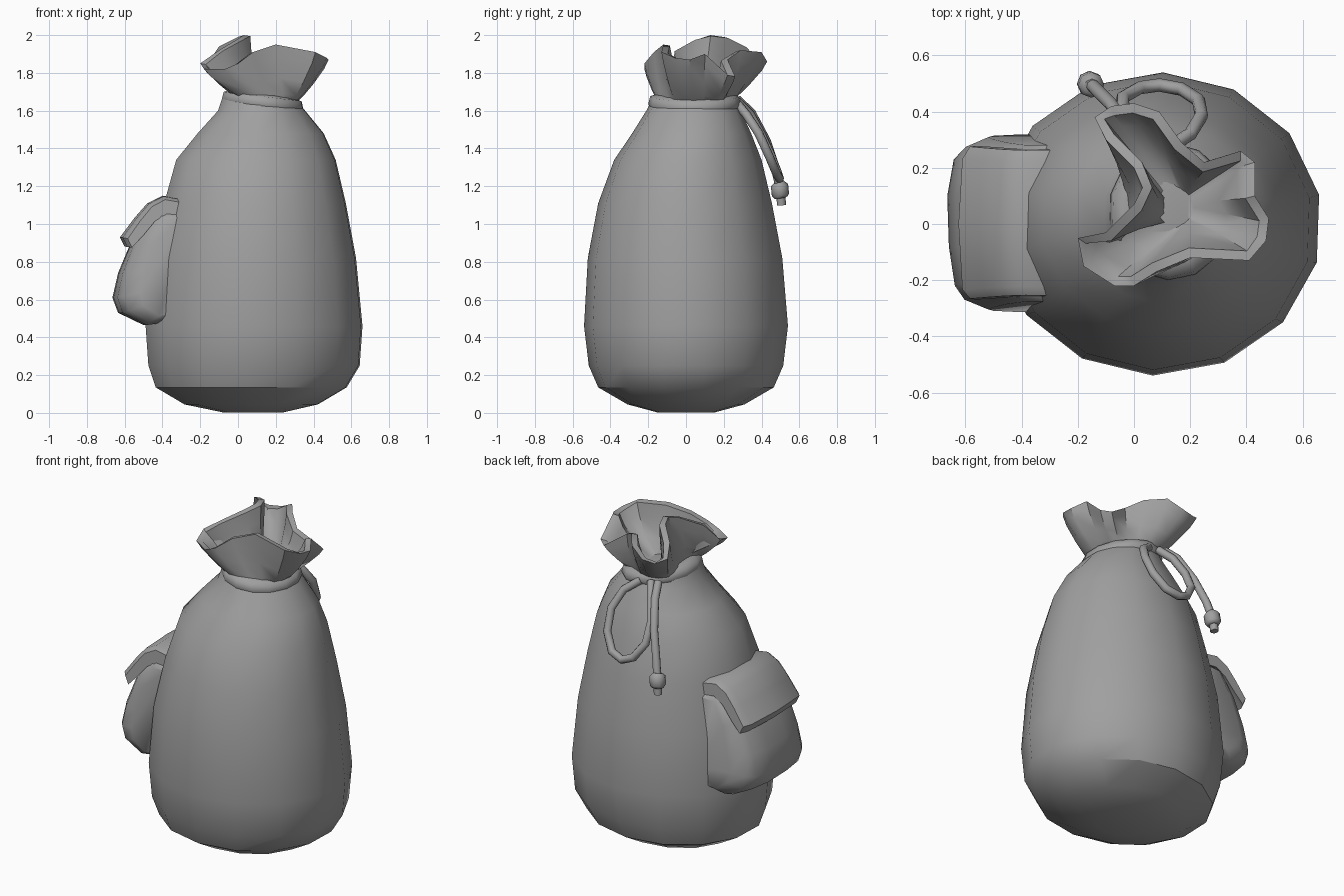
import bpy, bmesh
from math import sin, cos, pi, radians
from mathutils import Vector

if "Cube" in bpy.data.objects:
    bpy.data.objects.remove(bpy.data.objects["Cube"], do_unlink=True)

mat = bpy.data.materials.new("grey cloth")
mat.use_nodes = True
GREY = (0.35, 0.35, 0.35, 1)
mat.diffuse_color = GREY
mat.node_tree.nodes["Principled BSDF"].inputs["Base Color"].default_value = GREY


def loft(name, rings, angle=35):
    """Skin a list of closed rings that share a point count, capped at both ends."""
    bm = bmesh.new()
    loops = [[bm.verts.new(p) for p in ring] for ring in rings]
    n = len(loops[0])
    for a, b in zip(loops, loops[1:]):
        for i in range(n):
            j = (i + 1) % n
            bm.faces.new((a[i], a[j], b[j], b[i]))
    bm.faces.new(loops[0][::-1])
    bm.faces.new(loops[-1])
    bmesh.ops.recalc_face_normals(bm, faces=bm.faces)
    mesh = bpy.data.meshes.new(name)
    bm.to_mesh(mesh)
    bm.free()
    ob = bpy.data.objects.new(name, mesh)
    bpy.context.collection.objects.link(ob)
    mesh.materials.append(mat)
    bpy.ops.object.select_all(action='DESELECT')
    ob.select_set(True)
    bpy.context.view_layer.objects.active = ob
    bpy.ops.object.shade_smooth_by_angle(angle=radians(angle))


def oval(cx, cy, rx, ry, z, n=14, tilt=0):
    ring = []
    for i in range(n):
        a = 2 * pi * (i + 0.43) / n
        ring.append((cx + rx * cos(a), cy + ry * sin(a), z - tilt * cos(a)))
    return ring


def tube(name, path, r, n=8):
    """Round cord along a path; r is one radius or one per point."""
    pts = [Vector(p) for p in path]
    rings = []
    side = Vector((1, 0, 0))
    for i, p in enumerate(pts):
        t = (pts[min(i + 1, len(pts) - 1)] - pts[max(i - 1, 0)]).normalized()
        side = (side - t * side.dot(t)).normalized()
        up = t.cross(side)
        rad = r[i] if isinstance(r, list) else r
        rings.append([p + rad * (side * cos(2 * pi * k / n) + up * sin(2 * pi * k / n))
                      for k in range(n)])
    loft(name, rings, angle=50)


def slab(name, profile, slices, mid_z, back_x=-.28):
    """Side profile repeated along y, rounded at the ends and narrower toward the top."""
    loft(name, [[(back_x + (x - back_x) * sx, y * (1.12 - 0.2 * z), mid_z + (z - mid_z) * sz)
                 for x, z in profile] for y, sx, sz in slices], angle=40)


# Sack body: centre x, centre y, half width, half depth, height
body = [(0.08, 0, 0.16, 0.15, 0.002), (0.07, 0, 0.36, 0.31, 0.045), (0.07, 0, 0.515, 0.465, 0.135),
        (0.085, 0, 0.57, 0.515, 0.25), (0.085, 0, 0.585, 0.54, 0.46), (0.085, -0.005, 0.55, 0.515, 0.82),
        (0.09, -0.005, 0.49, 0.46, 1.11), (0.095, 0.01, 0.43, 0.39, 1.34),
        (0.12, 0.03, 0.34, 0.315, 1.48), (0.125, 0.04, 0.235, 0.25, 1.6)]
rings = [oval(*b) for b in body]
rings.append(oval(0.125, 0.04, 0.205, 0.22, 1.66, tilt=0.03))
loft("sack_body", rings, angle=30)

# Gathered neck band: rounded strip wrapped round the neck
band = [(0.185, 1.595), (0.215, 1.6), (0.23, 1.635), (0.22, 1.675), (0.17, 1.69)]
loft("neck_band", [oval(0.13, 0.045, r - 0.01, r + 0.015, z, tilt=0.025) for r, z in band], angle=60)

# Ruffled mouth: three-lobed rim, clockwise from the back right lobe
rim = [(-.14, .38, 1.88), (-.08, .42, 1.85), (0, .43, 1.86), (.09, .40, 1.91), (.17, .29, 1.92),
       (.25, .22, 1.87), (.38, .26, 1.78), (.43, .22, 1.79), (.43, .10, 1.90), (.48, .02, 1.87),
       (.47, -.06, 1.88), (.41, -.13, 1.91), (.20, -.12, 1.95), (.08, -.17, 1.91), (0, -.22, 1.85),
       (-.07, -.22, 1.82), (-.18, -.15, 1.82), (-.20, -.05, 1.85), (-.10, -.03, 1.92),
       (0, .07, 1.98), (.03, .13, 2.0), (0, .20, 1.99), (-.10, .30, 1.94)]
rim = [Vector(p) for p in rim]
count = len(rim)
throat_mid = Vector((0.16, 0.06, 1.68))
neck, lip, throat = [], [], []
for i, p in enumerate(rim):
    a = radians(140) - 2 * pi * i / count
    neck.append(Vector((0.135 + 0.17 * cos(a), 0.045 + 0.19 * sin(a), 1.64)))
    throat.append(throat_mid + Vector((0.05 * cos(a), 0.06 * sin(a), 0)))
    along = rim[(i + 1) % count] - rim[i - 1]
    inward = Vector((along.y, -along.x, 0)).normalized()
    lip.append(p + inward * 0.035 - Vector((0, 0, 0.005)))


def blend(start, end, spread, rise):
    return [(a.x + (b.x - a.x) * spread, a.y + (b.y - a.y) * spread, a.z + (b.z - a.z) * rise)
            for a, b in zip(start, end)]


# Outer wall up to the lip, then the lining pinched into the throat
mouth = [blend(neck, rim, s, r) for s, r in ((0, 0), (.22, .15), (.52, .42), (.86, .78), (1, 1))]
mouth += [blend(lip, throat, s, r) for s, r in ((0, 0), (.15, .3), (.5, .7), (1, 1))]
loft("ruffled_mouth", mouth, angle=40)

# Drawstring: hanging loop, loose end and knot on the back
tube("cord_loop", [(.05, .27, 1.65), (0, .34, 1.58), (-.04, .4, 1.47), (-.04, .45, 1.36),
                   (.02, .485, 1.27), (.09, .495, 1.24), (.17, .48, 1.265), (.23, .44, 1.36),
                   (.24, .385, 1.48), (.2, .32, 1.58), (.12, .27, 1.64)], 0.024)
tube("cord_end", [(0, .27, 1.66), (-.03, .345, 1.59), (-.08, .425, 1.44), (-.13, .475, 1.29),
                  (-.155, .5, 1.18)], 0.024)
tube("cord_knot", [(-.15, .49, 1.222), (-.152, .495, 1.205), (-.158, .5, 1.155), (-.16, .503, 1.14),
                   (-.16, .503, 1.139), (-.163, .506, 1.1)], [.028, .046, .046, .035, .024, .024])

# Side pocket and its flap on the right
slab("pocket", [(-.28, 1.08), (-.45, 1.07), (-.56, .92), (-.635, .74), (-.665, .61), (-.635, .53),
                (-.50, .465), (-.38, .48), (-.30, .58)],
     [(-.305, .62, .85), (-.27, .84, .95), (-.22, .93, 1), (-.08, .985, 1), (.1, 1, 1),
      (.23, .94, 1), (.275, .83, .95), (.31, .62, .85)], mid_z=.78)
flap = [(-.28, 1.13), (-.40, 1.15), (-.48, 1.11), (-.55, 1.03), (-.625, .93),
        (-.60, .88), (-.53, .95), (-.46, 1.03), (-.39, 1.07), (-.28, 1.06)]
slab("pocket_flap", flap, [(-.285, .88, .94), (-.25, .96, .99), (0, 1, 1), (.25, .96, .99),
                           (.295, .88, .94)], mid_z=.8)
